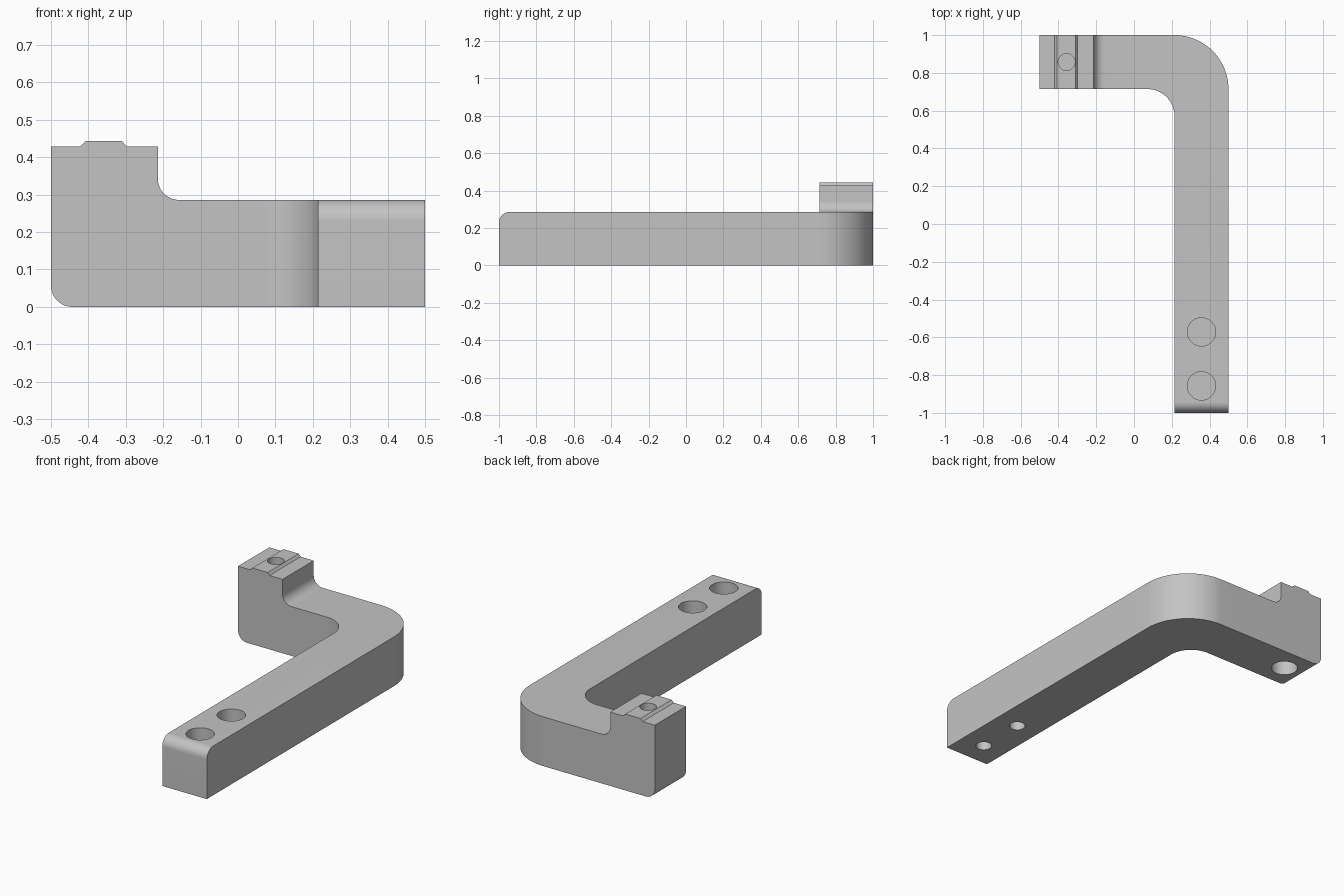
import bpy, bmesh, math
from mathutils import Vector

if "Cube" in bpy.data.objects:
    bpy.data.objects.remove(bpy.data.objects["Cube"], do_unlink=True)

U = 2 / 70          # design module: the arm is ten modules thick
ARM = 10 * U        # arm width and height
FOOT = 15 * U       # foot height below the locating ridge
R = 2 * U           # small edge rounding

grey = bpy.data.materials.new("light grey")
grey.use_nodes = True
grey.diffuse_color = (0.55, 0.55, 0.55, 1)
grey.node_tree.nodes["Principled BSDF"].inputs["Base Color"].default_value = grey.diffuse_color


def fillet(points, steps=16):
    """Polygon from (a, b, radius) corners, each radius turned into an arc."""
    out = []
    for i, (a, b, r) in enumerate(points):
        p = Vector((a, b))
        if r == 0:
            out.append(p)
            continue
        u = (Vector(points[i - 1][:2]) - p).normalized()
        v = (Vector(points[(i + 1) % len(points)][:2]) - p).normalized()
        # all rounded corners are square, so the centre lies along both sides
        for k in range(steps + 1):
            t = k / steps * math.pi / 2
            out.append(p + u * r * (1 - math.sin(t)) + v * r * (1 - math.cos(t)))
    return out


def prism(name, outline, place, lo, hi):
    """Extrude a 2D outline between lo and hi; place maps (a, b, depth) to 3D."""
    bm = bmesh.new()
    rings = [[bm.verts.new(place(p.x, p.y, d)) for p in outline] for d in (lo, hi)]
    n = len(outline)
    for i in range(n):
        j = (i + 1) % n
        bm.faces.new((rings[0][i], rings[0][j], rings[1][j], rings[1][i]))
    bm.faces.new(rings[0][::-1])
    bm.faces.new(rings[1])
    bmesh.ops.recalc_face_normals(bm, faces=bm.faces)
    mesh = bpy.data.meshes.new(name)
    bm.to_mesh(mesh)
    bm.free()
    mesh.materials.append(grey)
    obj = bpy.data.objects.new(name, mesh)
    bpy.context.collection.objects.link(obj)
    return obj


def combine(body, tool, operation):
    """Apply a boolean and drop the tool."""
    tool.hide_render = True
    mod = body.modifiers.new("cut", 'BOOLEAN')
    mod.operation, mod.solver, mod.object = operation, 'EXACT', tool
    bpy.context.view_layer.objects.active = body
    bpy.ops.object.modifier_apply(modifier=mod.name)
    bpy.data.objects.remove(tool, do_unlink=True)


def bore(body, x, y, radius, lo, hi):
    circle = [Vector((x + radius * math.cos(k * math.tau / 48),
                      y + radius * math.sin(k * math.tau / 48))) for k in range(48)]
    combine(body, prism("bore", circle, lambda a, b, d: (a, b, d), lo, hi), 'DIFFERENCE')


# L-shaped plan with a rounded elbow
inner_x, inner_y = 0.5 - ARM, 1 - ARM
plan = fillet([(-0.5, inner_y, 0), (inner_x, inner_y, 5 * U), (inner_x, -1, 0),
               (0.5, -1, 0), (0.5, 1, ARM), (-0.5, 1, 0)], 24)
body = prism("bracket_arm", plan, lambda a, b, d: (a, b, d), -0.1, 0.6)

# Front profile: raised foot with a bevelled locating ridge, then the low arm
ridge = FOOT + 0.5 * U
profile = fillet([(-0.6, 0.1, 0), (-0.5, 0.1, 0), (-0.5, 0, R), (0.6, 0, 0), (0.6, ARM, 0),
                  (-0.5 + ARM, ARM, R), (-0.5 + ARM, FOOT, 0), (-0.298, FOOT, 0),
                  (-0.31, ridge, 0), (-0.408, ridge, 0), (-0.422, FOOT, 0),
                  (-0.6, FOOT, 0)])
combine(body, prism("front_profile", profile, lambda a, b, d: (a, d, b), -1.1, 1.1), 'INTERSECT')

# Rounded top edge at the free end of the arm
edge = fillet([(-1.1, ARM - R, 0), (-1, ARM - R, 0), (-1, ARM, R), (-1 + R, 0.4, 0),
               (-1.1, 0.4, 0)][:2], 1)
edge += [Vector((-1 + R - R * math.cos(t), ARM - R + R * math.sin(t)))
         for t in (k / 16 * math.pi / 2 for k in range(1, 17))]
edge += [Vector((-1 + R, 0.4)), Vector((-1.1, 0.4))]
combine(body, prism("end_rounding", edge, lambda a, b, d: (d, a, b), 0.1, 0.6), 'DIFFERENCE')

# Screw holes in the arm: wide from above, narrow from below, thin web between
web = 0.2 * U
hole_x = 0.5 - ARM / 2
for hole_y in (-1 + 5 * U, -1 + 15 * U):
    bore(body, hole_x, hole_y, 0.075, 5 * U, 0.6)
    bore(body, hole_x, hole_y, 1.5 * U, -0.1, 5 * U - web)

# Screw hole in the foot: wide from below, narrow from above
bore(body, -0.5 + 5 * U, 1 - ARM / 2, 0.072, -0.1, 10 * U)
bore(body, -0.5 + 5 * U, 1 - ARM / 2, 1.55 * U, 10 * U + web, 0.6)

bpy.ops.object.select_all(action='DESELECT')
body.select_set(True)
bpy.context.view_layer.objects.active = body
bpy.ops.object.shade_smooth_by_angle(angle=math.radians(30))
